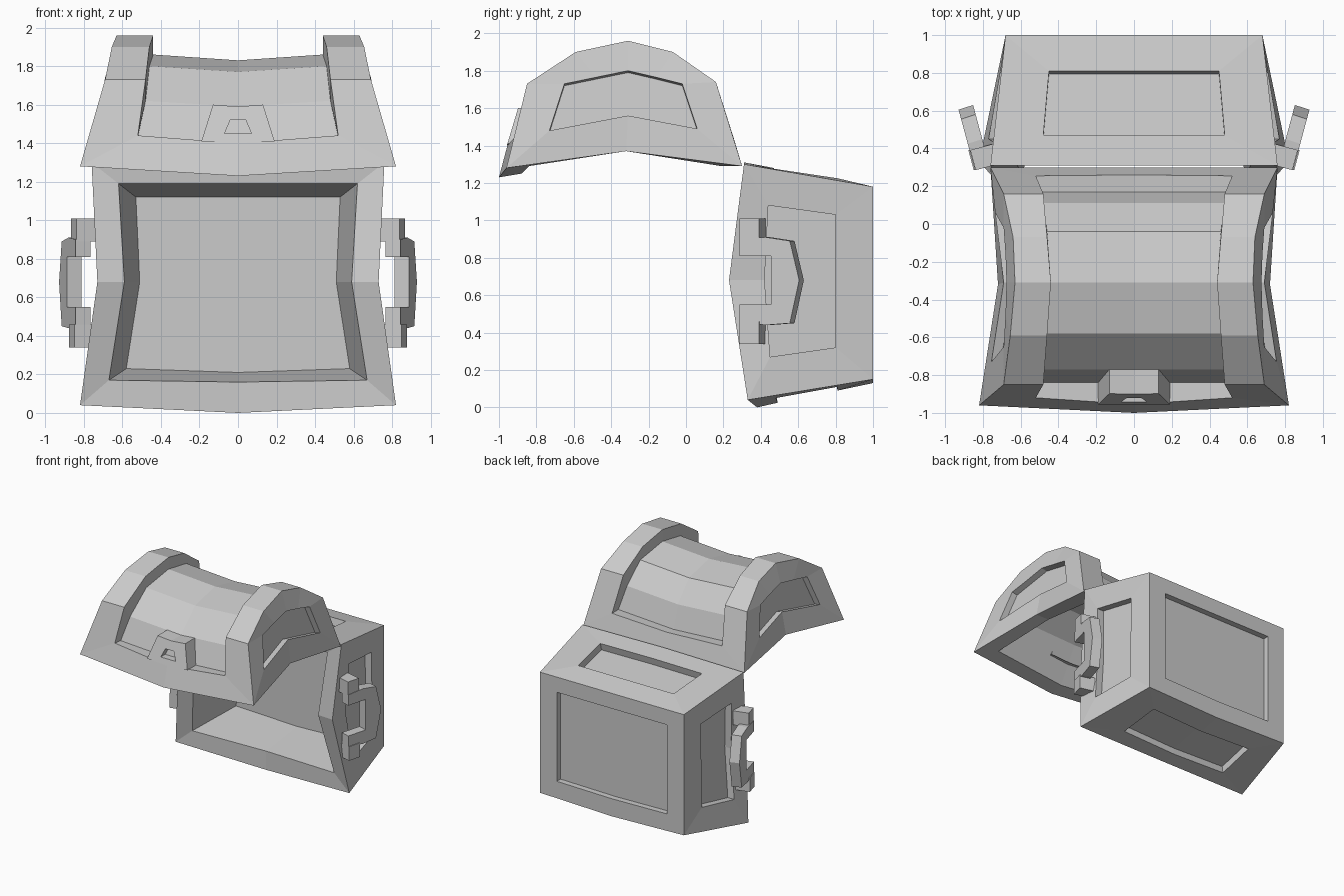
import bpy, bmesh, math
from mathutils import Vector, Matrix

if "Cube" in bpy.data.objects:
    bpy.data.objects.remove(bpy.data.objects["Cube"])


def loft(bm, rows, closed=False, cap=False):
    """Quads between successive rows of points, optional face on the last row."""
    vs = [[bm.verts.new(p) for p in r] for r in rows]
    n = len(vs[0])
    for a, b in zip(vs, vs[1:]):
        for i in range(n if closed else n - 1):
            j = (i + 1) % n
            bm.faces.new((a[i], a[j], b[j], b[i]))
    if cap:
        bm.faces.new(vs[-1])


def panel(bm, outer, inner, d, closed=False):
    """Frame from outer to inner outline, with a floor sunk by vector d."""
    deep = [Vector(p) + Vector(d) for p in inner]
    loft(bm, [outer, inner, deep], closed, True)


def finish(bm, name):
    """Weld the right half and mirror it across x = 0."""
    bmesh.ops.remove_doubles(bm, verts=bm.verts, dist=0.0005)
    bmesh.ops.recalc_face_normals(bm, faces=bm.faces)
    me = bpy.data.meshes.new(name)
    bm.to_mesh(me)
    bm.free()
    ob = bpy.data.objects.new(name, me)
    bpy.context.collection.objects.link(ob)
    m = ob.modifiers.new("Mirror", 'MIRROR')
    m.merge_threshold = 0.001
    return ob


# chest base, tipped so that its open side faces the front
F1, FM, F0 = (.76, .31, 1.30), (.73, .23, .68), (.82, .33, .04)
B1, B0 = (.68, 1, 1.18), (.68, 1, .15)
CT, CB, DT, DB = (0, .31, 1.31), (0, .38, 0), (0, 1, 1.18), (0, 1, .13)
bm = bmesh.new()
# hinge side
panel(bm, [CT, F1, B1, DT],
      [(0, .47, 1.28), (.48, .47, 1.275), (.45, .81, 1.225), (0, .81, 1.225)],
      (0, -.015, -.06))
# lower side
panel(bm, [CB, F0, B0, DB],
      [(0, .49, .025), (.5, .48, .05), (.48, .81, .11), (0, .81, .09)],
      (0, -.01, .06))
# back
panel(bm, [DT, B1, B0, DB],
      [(0, 1, 1.05), (.52, 1, 1.05), (.52, 1, .29), (0, 1, .28)],
      (0, -.05, 0))
# flank
panel(bm, [F1, B1, B0, F0, FM],
      [(.74, .44, 1.08), (.70, .8, 1.03), (.71, .8, .32), (.77, .45, .27),
       (.72, .42, .68)], (-.06, 0, 0), True)
# rim and cavity
loft(bm, [[CT, F1, FM, F0, CB],
          [(0, .32, 1.19), (.62, .32, 1.19), (.59, .24, .68), (.67, .34, .17),
           (0, .38, .16)],
          [(0, .8, 1.12), (.53, .8, 1.12), (.51, .8, .68), (.58, .8, .23),
           (0, .8, .21)]], cap=True)
finish(bm, "chest_base")

# domed lid
arch = [(.82, -.96, 1.28), (.69, -.85, 1.73), (.655, -.59, 1.9), (.63, -.31, 1.96),
        (.64, -.07, 1.9), (.69, .16, 1.74), (.76, .30, 1.29)]
mid = (.72, -.32, 1.37)
front, back = (0, -1, 1.23), (0, .30, 1.29)
edge_x = [.48, .46, .44, .46, .48]
edge = [(x, p[1], p[2]) for x, p in zip(edge_x, arch[1:6])]
floor_yz = [(-.84, 1.43), (-.77, 1.62), (-.58, 1.80), (-.31, 1.86),
            (-.04, 1.80), (.11, 1.63), (.17, 1.44)]
floor_x = [.52] + edge_x + [.52]
floor = [(x, y, z) for x, (y, z) in zip(floor_x, floor_yz)]
centre = [(0, y, z - .03) for y, z in floor_yz]
bm = bmesh.new()
# raised bands round the sunken middle
loft(bm, [[front] + arch + [back],
          [(0, -.955, 1.40), (.52, -.92, 1.44)] + edge + [(.52, .255, 1.44), (0, .26, 1.42)],
          [centre[0]] + floor + [centre[-1]]])
loft(bm, [floor, centre])
# flank panel
panel(bm, arch + [mid],
      [(.755, -.73, 1.48), (.69, -.65, 1.73), (.68, -.48, 1.765), (.675, -.31, 1.80),
       (.68, -.16, 1.765), (.69, -.02, 1.73), (.735, .06, 1.49), (.69, -.31, 1.56)],
      (-.05, 0, -.01), True)
# rim and hollow underside
rim = [(0, -.88, 1.25), (.67, -.84, 1.29), (.6, -.32, 1.37), (.63, .19, 1.29), (0, .19, 1.29)]
loft(bm, [[front, arch[0], mid, arch[6], back], rim])
hollow = [rim[1]] + [(.54, y, z) for y, z in
          [(-.72, 1.56), (-.52, 1.70), (-.31, 1.73), (-.1, 1.70), (.05, 1.57)]] + [rim[3]]
loft(bm, [hollow, [rim[0]] + [(0, p[1], p[2] - .02) for p in hollow[1:-1]] + [rim[4]]])
bm.faces.new([bm.verts.new(p) for p in hollow + [rim[2]]])
finish(bm, "chest_lid")

# lock plate with keyhole
bm = bmesh.new()
slope = lambda x, z, d=0: (x, -.955 + (z - 1.41) * .3 + d, z)
plate = [(0, 1.40), (.19, 1.41), (.13, 1.60), (0, 1.59)]
hole = [(0, 1.45), (.07, 1.45), (.04, 1.52), (0, 1.52)]
loft(bm, [[(x, -.77, z) for x, z in plate], [slope(*p) for p in plate],
          [slope(*p) for p in hole], [slope(*p, .06) for p in hole]], cap=True)
finish(bm, "lock_plate")

# side handle, leaning outwards
bm = bmesh.new()
outline = [(.31, .90), (.45, .91), (.58, .89), (.63, .68), (.58, .45), (.45, .44),
           (.31, .46), (.31, .55), (.48, .55), (.48, .81), (.31, .81)]
inner = [Vector((.76 + (y - .29) * .27, y, z)) for y, z in outline]
outer = [p + Vector((.077, -.025, 0)) for p in inner]
loft(bm, [inner, outer], True, True)
bm.faces.new([bm.verts.new(p) for p in inner])
finish(bm, "side_handle")

# handle brackets
bm = bmesh.new()
for x, z in ((.79, .95), (.80, .40)):
    bmesh.ops.create_cube(bm, size=1, matrix=Matrix.Translation((x, .355, z))
                          @ Matrix.Rotation(-.26, 4, 'Z')
                          @ Matrix.Diagonal((.13, .11, .12, 1)))
finish(bm, "handle_brackets")
